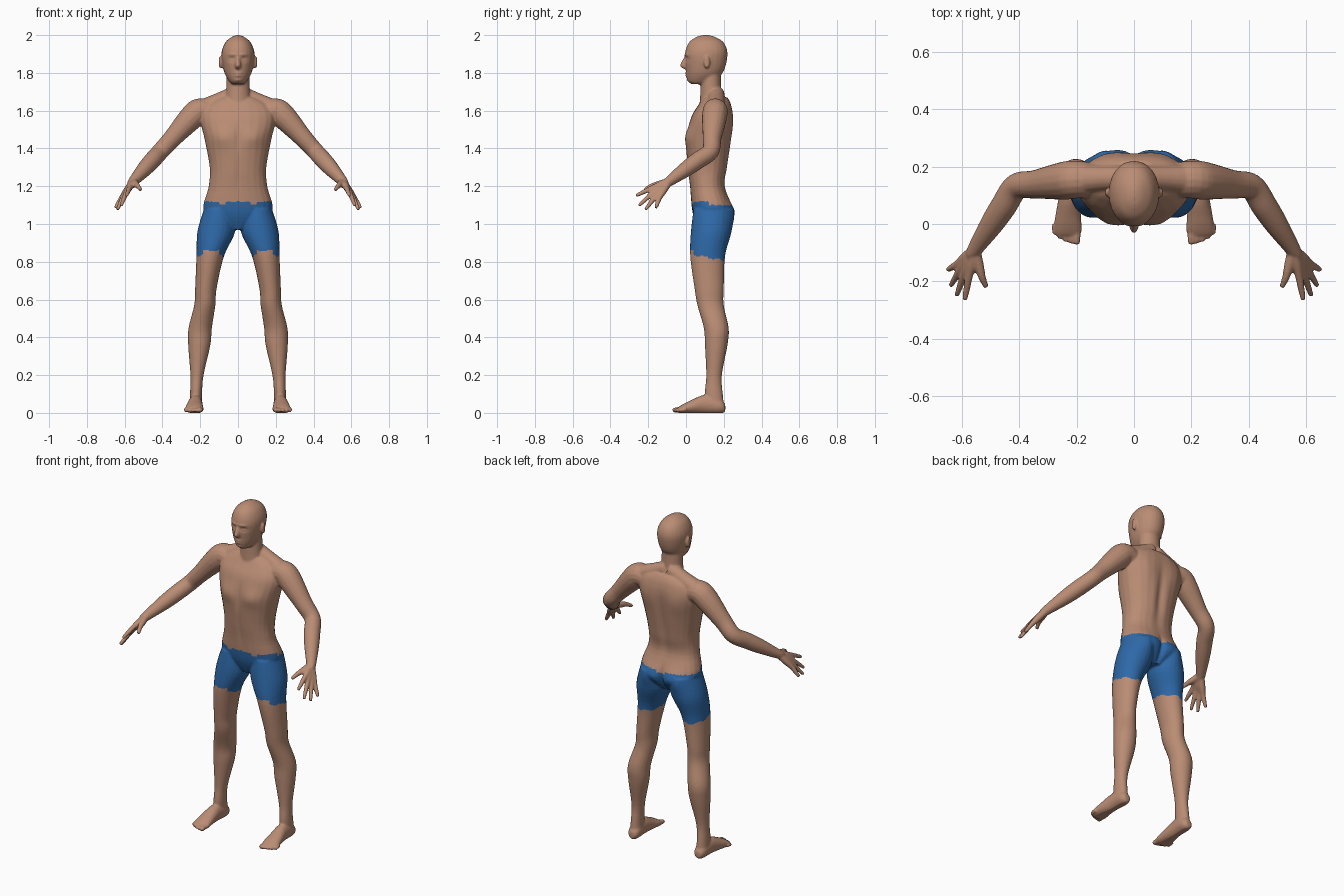
import bpy, bmesh, math
from mathutils import Vector

cube = bpy.data.objects.get("Cube")
if cube:
    bpy.data.objects.remove(cube, do_unlink=True)

X, Y, Z = Vector((1, 0, 0)), Vector((0, 1, 0)), Vector((0, 0, 1))
FRONT, BACK = -1, 1
bm = bmesh.new()
dabs = []


def material(name, rgb):
    m = bpy.data.materials.new(name)
    m.use_nodes = True
    m.diffuse_color = (*rgb, 1)
    m.node_tree.nodes["Principled BSDF"].inputs["Base Color"].default_value = (*rgb, 1)
    return m


def smooth_rows(rows, steps=5):
    """Catmull-Rom interpolation of the rows."""
    out = []
    last = len(rows) - 1
    for i in range(last):
        before, start, end, after = (rows[min(max(i + k, 0), last)] for k in (-1, 0, 1, 2))
        for s in range(steps):
            t = s / steps
            out.append([q + ((r - p) * t + (2 * p - 5 * q + 4 * r - w) * t * t
                             + (3 * q - p - 3 * r + w) * t ** 3) / 2
                        for p, q, r, w in zip(before, start, end, after)])
    out.append(rows[last])
    return out


def loft(rows, axes=None, power=2, side=1, sides=24):
    """Closed skin over rings (x, y, z, a, b); rings follow the path unless axes are given."""
    rows = smooth_rows([(x * side, *rest) for x, *rest in rows])
    centres = [Vector(row[:3]) for row in rows]
    rings = []
    for i, (centre, row) in enumerate(zip(centres, rows)):
        if axes:
            u, v = axes
        else:
            tangent = centres[min(i + 1, len(centres) - 1)] - centres[max(i - 1, 0)]
            turn = tangent.to_track_quat('Z', 'Y')
            u, v = turn @ X, turn @ Y
        ring_verts = []
        for k in range(sides):
            angle = math.tau * k / sides
            c, s = math.cos(angle), math.sin(angle)
            c = math.copysign(abs(c) ** (2 / power), c)
            s = math.copysign(abs(s) ** (2 / power), s)
            ring_verts.append(bm.verts.new(centre + u * (row[-2] * c) + v * (row[-1] * s)))
        rings.append(ring_verts)
    faces = [bm.faces.new(rings[0]), bm.faces.new(rings[-1])]
    for low, high in zip(rings, rings[1:]):
        for k in range(sides):
            n = (k + 1) % sides
            faces.append(bm.faces.new((low[k], high[k], high[n], low[n])))
    bmesh.ops.recalc_face_normals(bm, faces=faces)


def tube(points, side):
    """Round limb through (position, radius) pairs."""
    loft([(*position, radius, radius) for position, radius in points], side=side, sides=16)


def ring(z, half, front, back, x=0):
    """Level ring of an upright part."""
    return (x, (front + back) / 2, z, half, (back - front) / 2)


def slice_of_foot(y, z, wide, tall, x=.23):
    return (x, y, z, wide, tall)


def dab(facing, x, z, wide, tall, push):
    """Note a soft push along y on both sides of the body."""
    dabs.append((facing, x, z, wide, tall, push))


# Torso
loft([ring(z=.97, half=.04, front=.07, back=.2),
      ring(z=1.06, half=.18, front=.035, back=.25),
      ring(z=1.2, half=.155, front=.02, back=.207),
      ring(z=1.3, half=.15, front=.008, back=.22),
      ring(z=1.44, half=.175, front=0, back=.24),
      ring(z=1.56, half=.2, front=.025, back=.25),
      ring(z=1.63, half=.17, front=.065, back=.24),
      ring(z=1.67, half=.1, front=.09, back=.22)], axes=(X, Y), power=2.3)
# Neck
loft([ring(z=1.6, half=.09, front=.07, back=.22),
      ring(z=1.68, half=.065, front=.075, back=.19),
      ring(z=1.82, half=.06, front=.08, back=.185)], axes=(X, Y))
# Head
loft([ring(z=1.74, half=.03, front=.03, back=.1),
      ring(z=1.76, half=.05, front=.01, back=.15),
      ring(z=1.81, half=.075, front=0, back=.2),
      ring(z=1.9, half=.088, front=-.006, back=.22),
      ring(z=1.96, half=.068, front=.015, back=.2),
      ring(z=1.99, half=.034, front=.055, back=.155),
      ring(z=2, half=.008, front=.09, back=.12)], axes=(X, Y), power=2.1)
# Nose
loft([ring(z=1.89, half=.008, front=-.006, back=.02),
      ring(z=1.84, half=.016, front=-.032, back=.02),
      ring(z=1.82, half=.01, front=-.01, back=.02)], axes=(X, Y))

shoulder, elbow, wrist = Vector((.25, .15, 1.56)), Vector((.41, .13, 1.385)), Vector((.555, -.09, 1.225))
index_knuckle, little_knuckle = Vector((.575, -.18, 1.19)), Vector((.615, -.14, 1.14))
index_tip, little_tip = Vector((.59, -.265, 1.15)), Vector((.65, -.16, 1.085))
thumb_knuckle, thumb_tip = Vector((.53, -.185, 1.2)), Vector((.515, -.22, 1.18))
finger_reach = Vector((.01, -.023, -.036))
nape, trapezius, collar = Vector((.01, .16, 1.69)), Vector((.1, .16, 1.65)), Vector((.2, .155, 1.6))
armpit = Vector((.13, .15, 1.58))

for side in (1, -1):
    # Ear
    loft([(x, .11, 1.857, size / 2, size) for x, size in ((.08, .028), (.09, .033), (.1, .028))],
         axes=(Y, Z), side=side)
    # Shoulder and arm
    tube([(nape, .045), (trapezius, .045), (collar, .055)], side)
    tube([(armpit, .06), (collar, .066), (shoulder, .066), (shoulder.lerp(elbow, .6), .05),
          (elbow, .046), (elbow.lerp(wrist, .3), .046), (elbow.lerp(wrist, .6), .041),
          (wrist, .027), (wrist.lerp(index_knuckle, .2), .025)], side)
    # Fingers run from the wrist through the palm
    for finger in range(4):
        t = finger / 3
        knuckle = index_knuckle.lerp(little_knuckle, t)
        tip = index_tip.lerp(little_tip, t) + finger_reach * math.sin(math.pi * t)
        tube([(wrist, .02), (wrist.lerp(knuckle, .55), .019), (knuckle, .0145),
              (knuckle.lerp(tip, .5), .0125), (tip, .009)], side)
    # Thumb
    tube([(wrist, .02), (wrist.lerp(thumb_knuckle, .55), .018),
          (thumb_knuckle, .0135), (thumb_tip, .01)], side)
    # Leg
    loft([ring(x=.1, z=1.08, half=.08, front=.04, back=.24),
          ring(x=.115, z=.96, half=.1, front=.026, back=.24),
          ring(x=.147, z=.83, half=.073, front=.022, back=.207),
          ring(x=.17, z=.66, half=.057, front=.045, back=.2),
          ring(x=.176, z=.57, half=.056, front=.06, back=.2),
          ring(x=.2, z=.45, half=.062, front=.094, back=.226),
          ring(x=.205, z=.36, half=.059, front=.1, back=.22),
          ring(x=.217, z=.2, half=.035, front=.107, back=.19),
          ring(x=.222, z=.1, half=.032, front=.1, back=.195),
          ring(x=.222, z=.02, half=.034, front=.12, back=.204)], axes=(X, Y), side=side)
    # Foot
    loft([slice_of_foot(x=.222, y=.208, z=.026, wide=.018, tall=.02),
          slice_of_foot(x=.222, y=.18, z=.036, wide=.035, tall=.04),
          slice_of_foot(x=.225, y=.1, z=.046, wide=.037, tall=.05),
          slice_of_foot(y=.02, z=.03, wide=.046, tall=.034),
          slice_of_foot(y=-.02, z=.02, wide=.049, tall=.024),
          slice_of_foot(y=-.04, z=.015, wide=.042, tall=.016)], axes=(X, Z), side=side)
    # Toes
    for toe in range(5):
        x, y, radius = .2 + .019 * toe, -.07 + .002 * toe ** 2, .0105 if toe else .014
        tube([(Vector((x, 0, .018)), radius), (Vector((x, y + .02, .016)), radius),
              (Vector((x, y, .011)), radius * .8)], side)

# Blend all the parts into one skin
parts = bpy.data.meshes.new("body_parts")
bm.to_mesh(parts)
bm.free()
body = bpy.data.objects.new("body", parts)
bpy.context.collection.objects.link(body)
blend = body.modifiers.new("blend", 'REMESH')
blend.mode = 'VOXEL'
blend.voxel_size = .005
relax = body.modifiers.new("relax", 'SMOOTH')
relax.factor, relax.iterations = .5, 9
mesh = bpy.data.meshes.new_from_object(body.evaluated_get(bpy.context.evaluated_depsgraph_get()))
body.modifiers.clear()
body.data = mesh
bpy.data.meshes.remove(parts)

# Face: sockets, eyes, brows, lips, mouth, chin
dab(FRONT, x=.034, z=1.872, wide=.018, tall=.012, push=.011)
dab(FRONT, x=.034, z=1.87, wide=.012, tall=.006, push=-.007)
dab(FRONT, x=.03, z=1.897, wide=.024, tall=.007, push=-.005)
dab(FRONT, x=0, z=1.79, wide=.02, tall=.014, push=-.008)
dab(FRONT, x=0, z=1.791, wide=.024, tall=.003, push=.005)
dab(FRONT, x=0, z=1.76, wide=.022, tall=.01, push=-.006)
# Trunk: chest, breastbone, belly, spine, shoulder blades, seat, cleft
dab(FRONT, x=.09, z=1.46, wide=.06, tall=.05, push=-.014)
dab(FRONT, x=0, z=1.45, wide=.016, tall=.08, push=.007)
dab(FRONT, x=0, z=1.26, wide=.014, tall=.1, push=.005)
dab(BACK, x=0, z=1.38, wide=.025, tall=.16, push=-.014)
dab(BACK, x=.1, z=1.52, wide=.05, tall=.07, push=.007)
dab(BACK, x=.085, z=1.05, wide=.06, tall=.06, push=.016)
dab(BACK, x=0, z=1.03, wide=.016, tall=.07, push=-.022)

normals = [v.normal.copy() for v in mesh.vertices]
for v, normal in zip(mesh.vertices, normals):
    x, z = abs(v.co.x), v.co.z
    for facing, dx, dz, wide, tall, push in dabs:
        falloff = math.exp(-((x - dx) / wide) ** 2 - ((z - dz) / tall) ** 2)
        v.co.y += push * falloff * max(0, facing * normal.y)
    v.co.z = max(z, 0)  # flat soles

# Shorts with an uneven waistband and hems
mesh.materials.clear()
mesh.materials.append(material("skin", (.49, .265, .175)))
mesh.materials.append(material("blue shorts", (.027, .14, .39)))
for face in mesh.polygons:
    x, y, z = abs(face.center.x), face.center.y, face.center.z
    front = y < .12
    notched = .065 < x < .1 if front else x < .03
    waist = (1.12 if front else 1.1) - .016 * notched
    hem = .84 - .18 * y + .02 * (front and .1 < x < .185)
    hem += .007 * (math.floor(math.atan2(y - .115, x - .147) * 2) % 2)
    face.material_index = int(x < .3 and hem < z < waist)
    face.use_smooth = True
mesh.update()
